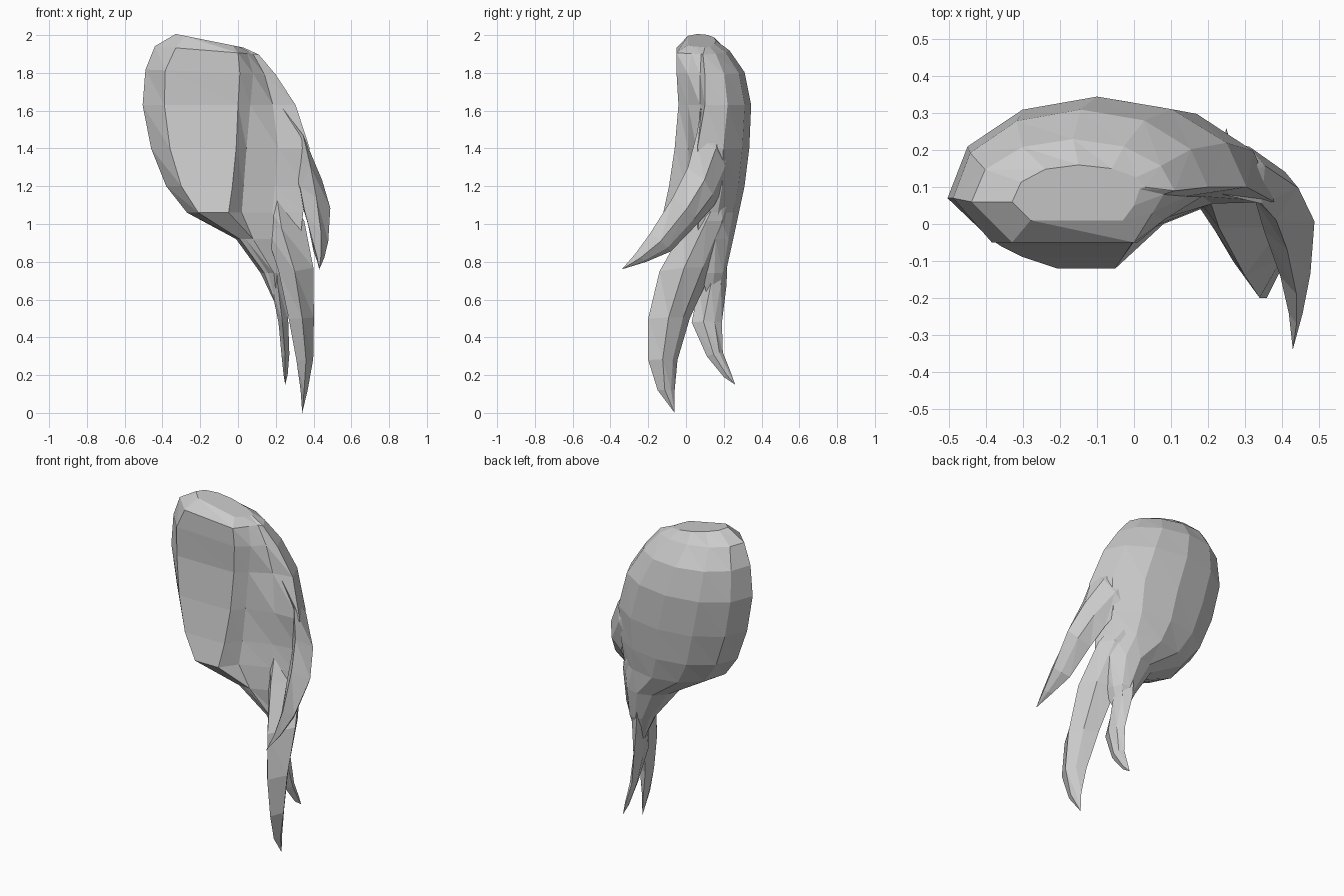
import bpy, math
from mathutils import Vector

if "Cube" in bpy.data.objects:
    bpy.data.objects.remove(bpy.data.objects["Cube"])


def loft(name, rings, tip):
    """Skin matching rings of points from a flat cap to a pointed tip."""
    n = len(rings[0])
    verts = [p for r in rings for p in r] + [tip]
    faces = [tuple(range(n))]
    for k in range(len(rings) - 1):
        for i in range(n):
            a, b = k * n + i, k * n + (i + 1) % n
            faces += [(a, a + n, b + n), (a, b + n, b)]
    last = (len(rings) - 1) * n
    faces += [(last + i, len(verts) - 1, last + (i + 1) % n) for i in range(n)]
    me = bpy.data.meshes.new(name)
    me.from_pydata([tuple(v) for v in verts], [], faces)
    me.update()
    ob = bpy.data.objects.new(name, me)
    bpy.context.collection.objects.link(ob)
    # consistent outward normals for the union
    bpy.context.view_layer.objects.active = ob
    ob.select_set(True)
    bpy.ops.object.mode_set(mode='EDIT')
    bpy.ops.mesh.select_all(action='SELECT')
    bpy.ops.mesh.normals_make_consistent(inside=False)
    bpy.ops.object.mode_set(mode='OBJECT')
    ob.select_set(False)
    return ob


def body_ring(z, tilt, left, panel, crease, right, yb):
    """Flat front panel, crease, swept inner sheet and a rounded back."""
    (xl, yl), (x0, x1, yf), (xc, yc), (xr, yr) = left, panel, crease, right
    pts = [(x0, yf), (x1, yf), (xc, yc),
           ((xc + xr) / 2, (yc + yr) / 2 + 0.02)]
    cx, hx = (xl + xr) / 2, (xr - xl) / 2
    for k in range(7):
        a = math.pi * k / 6
        base = yr + (yl - yr) * k / 6
        pts.append((cx + hx * math.cos(a), base + (yb - base) * math.sin(a)))
    return [(x, y, z - tilt * (x + 0.3)) for x, y in pts]


# Main mass: rounded behind, flat in front, narrowing to the lower right
levels = [
    (2.00, .20, (-.33, .06), (-.28, -.03, .01), (.00, .05), (.03, .10), .16),
    (1.93, .08, (-.44, .06), (-.33, .00, -.05), (.05, .03), (.11, .09), .23),
    (1.81, .04, (-.49, .07), (-.385, .01, -.05), (.08, .01), (.20, .10), .31),
    (1.63, 0, (-.505, .07), (-.39, .00, -.04), (.065, .01), (.305, .10), .345),
    (1.40, 0, (-.46, .06), (-.36, -.01, -.06), (.045, .01), (.38, .06), .335),
    (1.20, 0, (-.38, .04), (-.30, -.03, -.09), (.03, .00), (.36, .08), .31),
    (1.06, 0, (-.27, .00), (-.21, -.05, -.12), (.02, -.02), (.345, .07), .28),
    (0.92, 0, (-.01, .08), (.01, .04, .00), (.08, .00), (.33, .06), .25),
    (0.74, 0, (.12, .14), (.14, .16, .08), (.19, .06), (.29, .08), .21),
]
mass = loft("hair_mass", [body_ring(*lv) for lv in levels], (.21, .13, .55))


def strand(name, stations, tip):
    """Tapered lock from front edge, back edge and ridge height per station."""
    tip = Vector(tip)
    mids = [(Vector(f) + Vector(b)) / 2 for f, b, t in stations] + [tip]
    rings = []
    for k, (f, b, t) in enumerate(stations):
        f, b = Vector(f), Vector(b)
        tangent = mids[k + 1] - mids[max(k - 1, 0)]
        out = tangent.cross(b - f).normalized()
        m = mids[k]
        rings.append([f, f.lerp(m, .75) + out * t, b.lerp(m, .5) + out * t * .75,
                      b, m - out * t * .45])
    return loft(name, rings, tip)


# Three pointed locks
locks = [strand("upper_lock", [
    ((.20, .09, 1.66), (.12, .25, 1.45), .045),
    ((.345, .055, 1.47), (.26, .22, 1.24), .06),
    ((.385, .01, 1.30), (.34, .15, 1.10), .085),
    ((.415, -.07, 1.14), (.37, .06, 1.00), .095),
    ((.44, -.19, .95), (.40, -.08, .855), .055),
    ((.44, -.27, .84), (.42, -.21, .80), .025),
], (.43, -.34, .76)), strand("long_lock", [
    ((.20, .08, 1.18), (.12, .24, 1.15), .10),
    ((.23, -.01, .98), (.18, .23, 1.00), .145),
    ((.30, -.14, .75), (.24, .14, .76), .125),
    ((.34, -.20, .50), (.275, .02, .50), .09),
    ((.36, -.20, .28), (.31, -.045, .28), .06),
    ((.35, -.15, .12), (.335, -.06, .12), .025),
], (.34, -.06, 0)), strand("short_lock", [
    ((.20, .09, .90), (.18, .22, .88), .06),
    ((.21, .07, .68), (.19, .215, .68), .06),
    ((.235, .03, .48), (.225, .19, .48), .035),
    ((.25, .11, .30), (.235, .195, .32), .028),
    ((.25, .20, .19), (.245, .235, .22), .015),
], (.25, .26, .15))]

# Fuse the locks into the mass so no buried faces remain
for lock in locks:
    mod = mass.modifiers.new("join_" + lock.name, 'BOOLEAN')
    mod.operation = 'UNION'
    mod.solver = 'EXACT'
    mod.object = lock
bpy.context.view_layer.update()
joined = bpy.data.meshes.new_from_object(
    mass.evaluated_get(bpy.context.evaluated_depsgraph_get()))
mass.modifiers.clear()
mass.data = joined
for lock in locks:
    bpy.data.objects.remove(lock)
